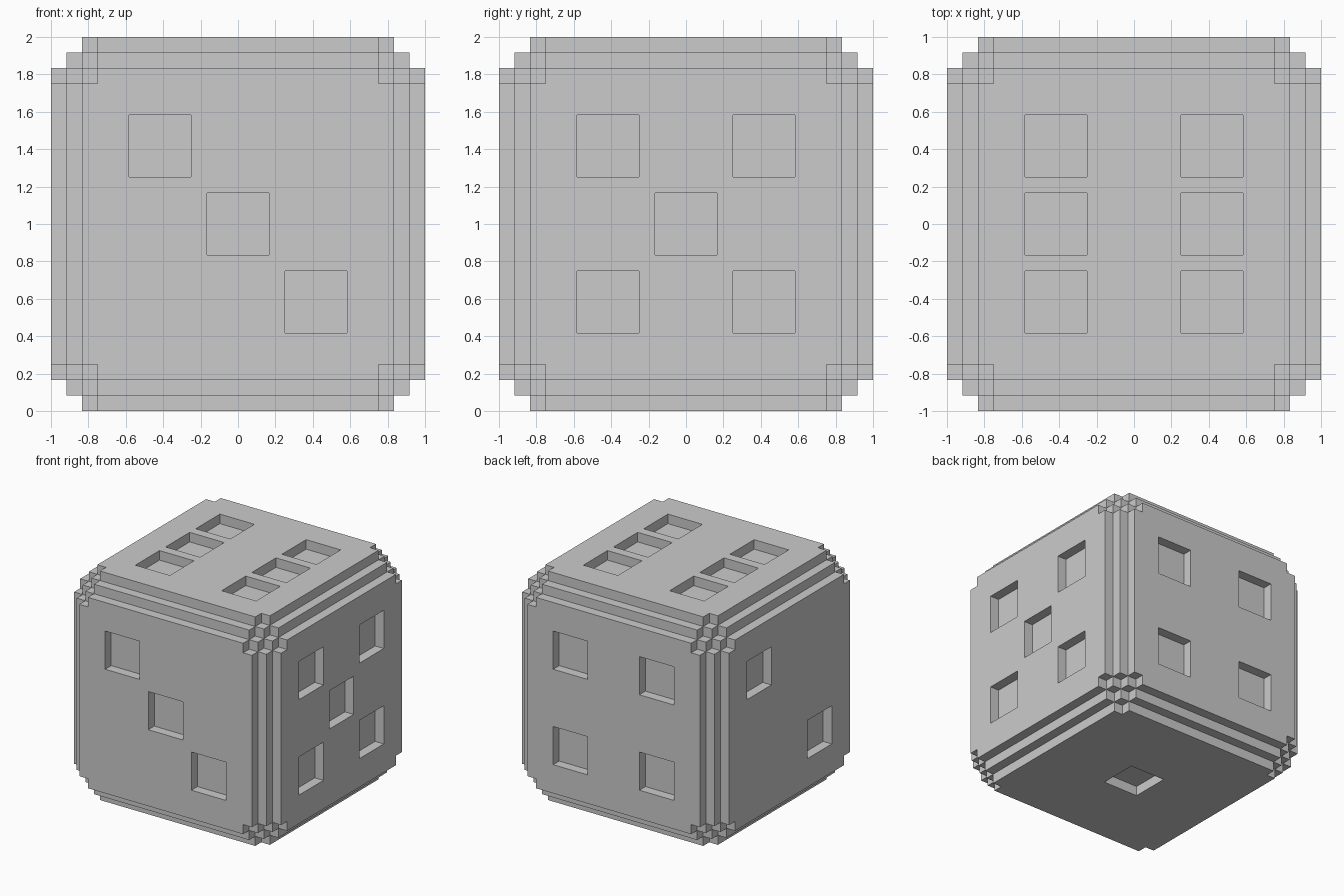
import bpy, bmesh
from mathutils import Vector

if "Cube" in bpy.data.objects:
    bpy.data.objects.remove(bpy.data.objects["Cube"])

N = 24            # blocks along each side
U = 2.0 / N       # block size
R = 5             # pip offset from the face centre, in blocks

# Pip centres per face: (axis, side) -> positions on the two other axes in order
PIPS = {
    (1, -1): [(-R, R), (0, 0), (R, -R)],                             # front: three
    (1, 1): [(a, b) for a in (-R, R) for b in (-R, R)],              # back: four
    (0, 1): [(a, b) for a in (-R, R) for b in (-R, R)] + [(0, 0)],   # right: five
    (0, -1): [(R, R), (-R, -R)],                                     # left: two
    (2, 1): [(a, b) for a in (-R, R) for b in (-R, 0, R)],           # top: six
    (2, -1): [(0, 0)],                                               # bottom: one
}


def in_pip(cell):
    """Pips are recesses four blocks wide and one block deep."""
    for (axis, side), spots in PIPS.items():
        if cell[axis] == (N - 1 if side > 0 else 0):
            u, v = [cell[i] + 0.5 - N / 2 for i in range(3) if i != axis]
            if any(abs(u - a) < 2 and abs(v - b) < 2 for a, b in spots):
                return True
    return False


def is_solid(cell):
    """Cube with stepped edges and stepped corners, minus the pips."""
    if min(cell) < 0 or max(cell) >= N:
        return False
    a, b, c = sorted(min(k, N - 1 - k) for k in cell)
    return a + b >= 2 and a + b + c >= 5 and not in_pip(cell)


# Block shell: one quad wherever a solid block meets air
cells = {(i, j, k) for i in range(N) for j in range(N) for k in range(N)
         if is_solid((i, j, k))}
bm = bmesh.new()
verts = {}


def vert(p):
    if p not in verts:
        verts[p] = bm.verts.new(Vector((p[0] - N / 2, p[1] - N / 2, p[2])) * U)
    return verts[p]


for cell in cells:
    for axis in range(3):
        u, v = (axis + 1) % 3, (axis + 2) % 3
        for side in (0, 1):
            near = list(cell)
            near[axis] += 2 * side - 1
            if tuple(near) in cells:
                continue
            ring = []
            for du, dv in ((0, 0), (1, 0), (1, 1), (0, 1)):
                p = list(cell)
                p[axis] += side
                p[u] += du
                p[v] += dv
                ring.append(vert(tuple(p)))
            bm.faces.new(ring if side else ring[::-1])

# Merge flat areas into large faces
bmesh.ops.dissolve_limit(bm, angle_limit=0.01, verts=bm.verts[:], edges=bm.edges[:])
mesh = bpy.data.meshes.new("die")
bm.to_mesh(mesh)
bm.free()
bpy.context.collection.objects.link(bpy.data.objects.new("die", mesh))
